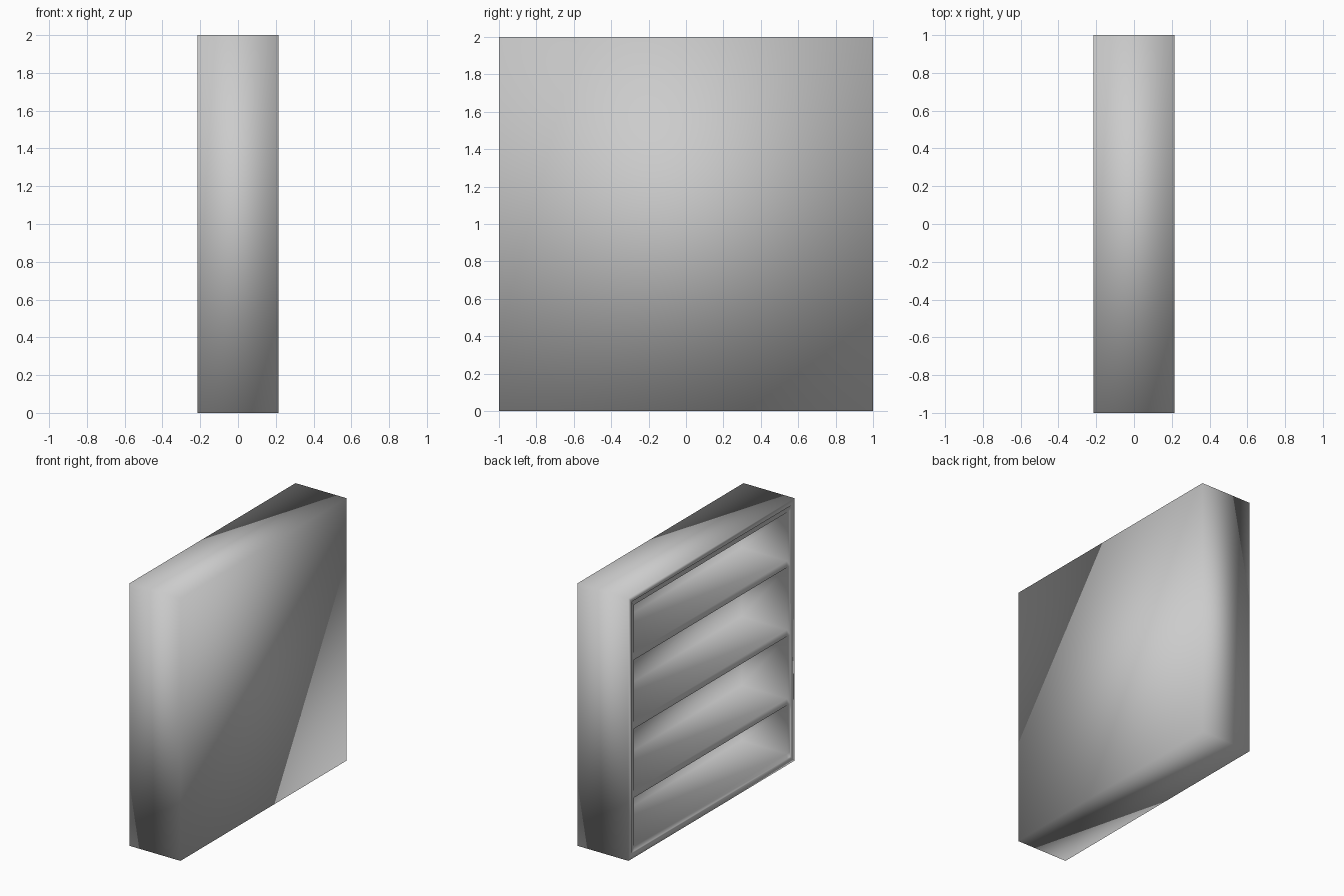
import bpy, bmesh
from mathutils import Vector

if "Cube" in bpy.data.objects:
    bpy.data.objects.remove(bpy.data.objects["Cube"])

# Overall size (depth x, width y, height z) and layout
DX, DY, DZ = 0.43, 2.0, 2.0
RIM, STEP, MARGIN = 0.04, 0.008, 0.08
BACK = 0.04
SHELVES = [0.475, 1.0, 1.525]
T = 0.05
LO, HI = MARGIN, DZ - MARGIN
FACE_X = -DX / 2 + STEP

bm = bmesh.new()

# Outer carcass
bmesh.ops.create_cube(bm, size=1)
for v in bm.verts:
    v.co = Vector((v.co.x * DX, v.co.y * DY, (v.co.z + 0.5) * DZ))

# Raised rim around the open side (-x)
bm.normal_update()
front = min(bm.faces, key=lambda f: f.calc_center_median().x)
bmesh.ops.inset_region(bm, faces=[front], thickness=RIM, use_even_offset=True)
bm.normal_update()
bmesh.ops.inset_region(bm, faces=[front], thickness=0.003, depth=-STEP,
                       use_even_offset=True)


def panel_faces():
    bm.normal_update()
    return [f for f in bm.faces
            if all(abs(v.co.x - FACE_X) < 1e-4 for v in f.verts)]


def cut(co, no):
    faces = panel_faces()
    geom = faces + list({e for f in faces for e in f.edges}) \
        + list({v for f in faces for v in f.verts})
    bmesh.ops.bisect_plane(bm, geom=geom, dist=1e-5, plane_co=co, plane_no=no)


# Divide the front panel into frame, shelf edges and openings
for y in (-DY / 2 + MARGIN, DY / 2 - MARGIN):
    cut((0, y, 0), (0, 1, 0))
levels = [LO] + [s + o for s in SHELVES for o in (-T / 2, T / 2)] + [HI]
for z in levels:
    cut((0, 0, z), (0, 0, 1))

# Push each opening back to form the compartments
openings = list(zip(levels[0::2], levels[1::2]))
cells = []
for f in panel_faces():
    c = f.calc_center_bounds()
    if abs(c.y) < 0.1 and any(a < c.z < b for a, b in openings):
        cells.append(f)
res = bmesh.ops.extrude_discrete_faces(bm, faces=cells)
for f in res["faces"]:
    for v in f.verts:
        v.co.x = DX / 2 - BACK

bmesh.ops.remove_doubles(bm, verts=bm.verts, dist=1e-5)
bmesh.ops.recalc_face_normals(bm, faces=bm.faces)
for f in bm.faces:
    f.smooth = True

mesh = bpy.data.meshes.new("bookcase")
bm.to_mesh(mesh)
bm.free()
bpy.context.collection.objects.link(bpy.data.objects.new("bookcase", mesh))
